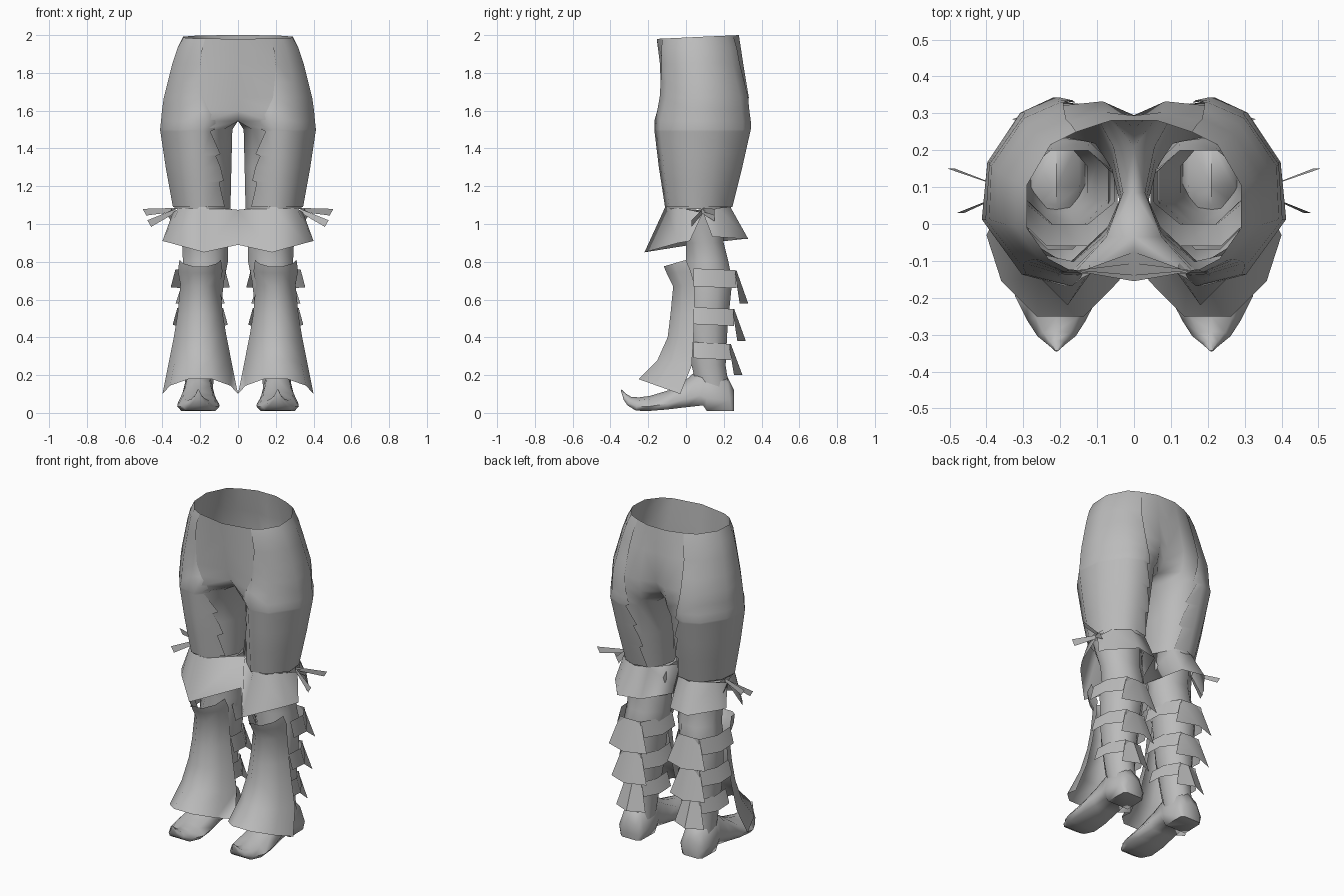
import bpy, bmesh, math
from mathutils import Vector

cube = bpy.data.objects.get("Cube")
if cube:
    bpy.data.objects.remove(cube, do_unlink=True)

grey = bpy.data.materials.new("plain grey")
grey.use_nodes = True
grey.diffuse_color = (0.5, 0.5, 0.5, 1)
grey.node_tree.nodes["Principled BSDF"].inputs["Base Color"].default_value = (0.5, 0.5, 0.5, 1)


def loft(name, rows, closed=True, caps=False, angle=50):
    """Skin rows of points, mirror across x = 0."""
    bm = bmesh.new()
    grid = [[bm.verts.new(p) for p in row] for row in rows]
    n = len(rows[0])
    for a, b in zip(grid, grid[1:]):
        for i in range(n if closed else n - 1):
            j = (i + 1) % n
            quad = [a[i], a[j], b[j], b[i]]
            if all(abs(v.co.x) < 1e-5 for v in quad):
                continue  # leave the centre plane open
            bm.faces.new(quad)
    if caps:
        bm.faces.new(grid[0])
        bm.faces.new(grid[-1])
    bmesh.ops.remove_doubles(bm, verts=bm.verts[:], dist=0.0005)
    bmesh.ops.recalc_face_normals(bm, faces=bm.faces[:])
    mesh = bpy.data.meshes.new(name)
    bm.to_mesh(mesh)
    bm.free()
    mesh.materials.append(grey)
    ob = bpy.data.objects.new(name, mesh)
    bpy.context.collection.objects.link(ob)
    bpy.ops.object.select_all(action='DESELECT')
    ob.select_set(True)
    bpy.context.view_layer.objects.active = ob
    bpy.ops.object.shade_smooth_by_angle(angle=math.radians(angle))
    mirror = ob.modifiers.new("Mirror", 'MIRROR')
    mirror.merge_threshold = 0.001
    return ob


# Unit outlines of half a pelvis and of one leg, from inner front round to inner side
PELVIS = [(0, 0), (.6, .07), (.8, .14), (1, .33), (1, .6), (.78, .85), (.54, .93), (.22, 1), (0, 1), (0, .5)]
LEG = [(.12, .26), (.42, .01), (.72, .07), (1, .36), (.96, .66), (.73, .92), (.5, 1), (.22, .95),
       (.07, .75), (0, .5)]
# Height, inner x, outer x, front y, back y, pelvis-to-leg blend
LEVELS = [(2, 0, .29, -.155, .28, 0), (1.85, 0, .34, -.15, .305, .1), (1.67, 0, .385, -.155, .342, .38),
          (1.6, 0, .395, -.16, .34, .65), (1.545, 0, .4, -.165, .335, 1), (1.5, .03, .405, -.165, .335, 1),
          (1.3, .035, .375, -.14, .29, 1), (1.08, .04, .335, -.105, .235, 1)]


def trouser_ring(z, grow=0.0):
    for a, b in zip(LEVELS, LEVELS[1:]):
        if z >= b[0]:
            break
    k = (a[0] - z) / (a[0] - b[0])
    z, xi, xo, yf, yb, t = [p + (q - p) * k for p, q in zip(a, b)]
    mid = Vector(((xi + xo) * .4, (yf + yb) / 2, z))
    ring = []
    for i, (p, q) in enumerate(zip(PELVIS, LEG)):
        u, v = p[0] + (q[0] - p[0]) * t, p[1] + (q[1] - p[1]) * t
        if xi < 1e-6 and i in (0, 8, 9):
            u = 0
        tilt = .02 * (1 - v) if z > 1.99 else 0
        pt = Vector((xi + (xo - xi) * u, yf + (yb - yf) * v, z - tilt))
        if grow:
            pt += (pt - mid).normalized() * grow
            if u == 0:
                pt.x = 0
        ring.append(pt)
    return ring


loft("trousers", [trouser_ring(l[0]) for l in LEVELS], angle=100)

# Outer leg panels with torn edges at the front and back seams
SEAM = [(2, 1), (1.93, 1), (1.85, 1), (1.75, .95), (1.67, .9), (1.6, .8), (1.545, .7), (1.5, .45), (1.49, .65),
        (1.37, .2), (1.36, .42), (1.3, .2), (1.23, .05), (1.22, .28), (1.09, 0)]
rows = []
for z, s in SEAM:
    r = trouser_ring(z, .008 if z < 2 else 0)
    rows.append([r[0].lerp(r[1], s)] + r[1:7] + [r[7].lerp(r[6], s)])
loft("outer_leg_panels", rows, closed=False, angle=100)

# Flared knee cuffs, slit on the outer side
cuff_top = [(.345, .09, 1.06), (.31, .17, 1.085), (.22, .235, 1.09), (.1, .22, 1.085), (0, .06, 1.075),
            (.18, -.11, 1.09), (.31, -.03, 1.085), (.345, .09, 1.06)]
cuff_hem = [(.375, .14, .93), (.36, .18, .93), (.24, .33, .92), (.1, .3, .92), (0, .03, .89),
            (.18, -.22, .85), (.36, -.04, .9), (.4, .02, .91)]
loft("knee_cuffs", [cuff_top, cuff_hem], closed=False, angle=100)

# Ribbon ends beside the knees
for name, a, b in (("back_ribbons", (.33, .09, 1.085), (.505, .15, 1.08)),
                   ("front_ribbons", (.33, .09, 1.08), (.48, .03, 1.02)),
                   ("hanging_ribbons", (.35, .08, 1.08), (.375, .15, 1.05))):
    loft(name, [[a, b], [(a[0], a[1], a[2] - .02), (b[0] - .02, b[1], b[2] - .035)]], closed=False)


def oval(z, xi, xo, yf, yb, n=8):
    cx, cy, rx, ry = (xi + xo) / 2, (yf + yb) / 2, (xo - xi) / 2, (yb - yf) / 2
    return [(cx + rx * math.cos(math.tau * (i + .5) / n) * 1.05,
             cy + ry * math.sin(math.tau * (i + .5) / n) * 1.08, z) for i in range(n)]


# Lower legs
loft("lower_legs", [oval(1.07, .04, .32, -.06, .2), oval(.9, .05, .3, 0, .2), oval(.8, .05, .295, 0, .225),
                    oval(.7, .07, .31, -.01, .245), oval(.45, .1, .3, .0, .22),
                    oval(.25, .125, .285, .03, .21), oval(.12, .13, .28, .06, .23)], angle=80)

# Boots: bottom y, bottom z, top y, top z, half width
FOOT = [(.255, .01, .255, .12, .06), (.24, .01, .215, .2, .085), (.11, .01, .1, .24, .09),
        (.09, .04, .05, .22, .085), (0, .03, 0, .175, .095), (-.1, .018, -.09, .12, .11),
        (-.2, .01, -.19, .09, .112), (-.265, .012, -.25, .082, .08), (-.31, .04, -.29, .085, .052),
        (-.33, .07, -.315, .1, .025), (-.345, .118, -.343, .125, .004)]
SECTION = [(-.8, 0), (-1, .3), (-.7, .78), (0, 1), (.7, .78), (1, .3), (.8, 0)]
rows = [[(.21 + w * u, yb + (yt - yb) * v, zb + (zt - zb) * v) for u, v in SECTION]
        for yb, zb, yt, zt, w in FOOT]
loft("boots", rows, caps=True, angle=65)

# Shin guards: height of middle and edge, y of middle and edge, half width
GUARD = [(.775, .81, -.12, 0, .11), (.74, .75, -.105, .025, .118), (.67, .68, -.07, .045, .105),
         (.52, .52, -.085, .045, .12), (.4, .4, -.1, .04, .14), (.28, .25, -.155, .03, .17),
         (.18, .1, -.255, -.03, .2)]
rows = []
for zm, ze, ym, ye, w in GUARD:
    rows.append([(.2 + w * u, ym + (ye - ym) * v, zm + (ze - zm) * v)
                 for u, v in ((-1, 1), (-.8, .45), (-.32, .02), (.32, .02), (.8, .45), (1, 1))])
loft("shin_guards", rows, closed=False, angle=80)

# Calf straps with a flared flap behind each: top z, bottom z, back y, half width
BAND = [(1, 0), (1, .55), (.55, 1), (-.55, 1), (-1, .55), (-1, 0)]
for name, zt, zb, yb, w in (("upper", .755, .66, .262, .13), ("middle", .55, .46, .25, .12),
                            ("lower", .365, .28, .232, .1)):
    rows = [[(.2 + (w + d) * u, .04 + (yb - .04 + d * .2) * v, z + .01 * (1 - v)) for u, v in BAND]
            for z, d in ((zt, 0), (zb, .025))]
    loft(name + "_straps", rows, closed=False, angle=50)
    flap = [[(.2 + w * u * k, yb + .005 + d - abs(u) * s, z) for u in (-1, 0, 1)]
            for z, k, d, s in ((zt, .55, 0, .01), (zb - .08, 1.0, .062, .045))]
    loft(name + "_flaps", flap, closed=False, angle=35)
